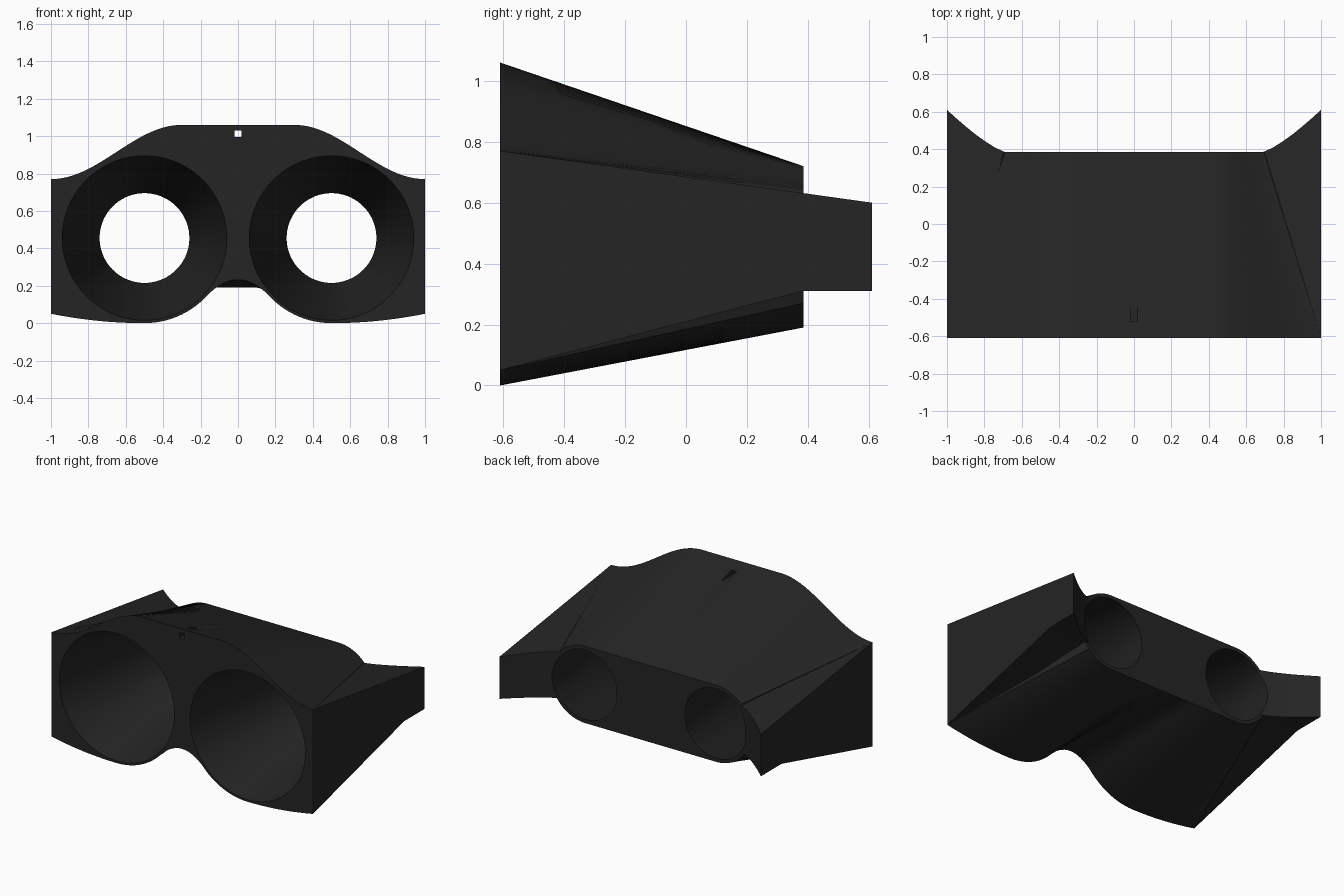
import bpy, bmesh, math

if "Cube" in bpy.data.objects:
    bpy.data.objects.remove(bpy.data.objects["Cube"])

Y0, Y1, Y2 = -0.61, 0.385, 0.61      # front face, rear face, wing tips
CX, CZ, R_BACK = 0.5, 0.455, 0.265   # barrel centre and rear outer radius

black = bpy.data.materials.new("matte black")
black.diffuse_color = (0.018, 0.018, 0.018, 1)
black.use_nodes = True
black.node_tree.nodes["Principled BSDF"].inputs["Base Color"].default_value = black.diffuse_color


def make_object(name, bm):
    bmesh.ops.recalc_face_normals(bm, faces=bm.faces)
    mesh = bpy.data.meshes.new(name)
    bm.to_mesh(mesh)
    bm.free()
    mesh.materials.append(black)
    ob = bpy.data.objects.new(name, mesh)
    bpy.context.collection.objects.link(ob)
    return ob


def top_z(x):
    t = max(0, (x - 0.3) / 0.7)
    return 0.77 + 0.145 * (1 + math.cos(math.pi * t))


def bottom_z(x):
    if x > CX:
        return 0.05 * ((x - CX) / 0.5) ** 2
    if x > 0.17:
        return CZ - math.sqrt(0.455 ** 2 - (x - CX) ** 2)
    return 0.232 - 3.1 * x * x


def rear_point(x, sign):
    # rear outline is a stadium around both barrels
    xr = x if x < CX else CX + (x - CX) * 0.38
    dx = max(0, xr - CX)
    return xr, CZ + sign * math.sqrt(R_BACK ** 2 - dx ** 2)


def body():
    # half outline, from top centre round to bottom centre
    n = 40
    front, rear = [], []
    for i in range(n + 1):
        x = i / n
        front.append((x, top_z(x)))
        rear.append(rear_point(x, 1))
    a = math.acos(0.19 / R_BACK)
    for i in range(1, 10):
        t = i / 10
        ang = a * (1 - 2 * t)
        front.append((1, 0.77 - 0.72 * t))
        rear.append((CX + R_BACK * math.cos(ang), CZ + R_BACK * math.sin(ang)))
    for i in range(n, -1, -1):
        x = i / n
        front.append((x, bottom_z(x)))
        rear.append(rear_point(x, -1))
    bm = bmesh.new()
    rings = []
    for half, y in ((front, Y0), (rear, Y1)):
        full = half + [(-x, z) for x, z in half[-2:0:-1]]
        rings.append([bm.verts.new((x, y, z)) for x, z in full])
    f, r = rings
    for i in range(len(f)):
        j = (i + 1) % len(f)
        bm.faces.new((f[i], f[j], r[j], r[i]))
    bm.faces.new(f)
    bm.faces.new(r[::-1])
    return make_object("viewer_body", bm)


def wing(side):
    # plan: inner block, then rear tip with a concave back edge
    inner = [(0.69, Y1), (0.6, 0.3), (0.6, Y0), (1, Y0), (1, Y1)]
    tip = [(1, Y2), (0.95, 0.565), (0.9, 0.522), (0.85, 0.481),
           (0.8, 0.445), (0.75, 0.413), (0.72, 0.398)]
    bm = bmesh.new()
    plan = inner + tip
    top = [bm.verts.new((side * x, y, 0.77 - 0.17 * (y - Y0) / (Y2 - Y0))) for x, y in plan]
    low = [bm.verts.new((side * x, y, 0.05 + 0.26 * min(1, (y - Y0) / (Y1 - Y0)))) for x, y in plan]
    bm.faces.new(top)
    bm.faces.new(low[:5])
    bm.faces.new([low[0]] + low[4:])
    for i in range(len(plan)):
        j = (i + 1) % len(plan)
        bm.faces.new((top[i], top[j], low[j], low[i]))
    return make_object("wing", bm)


def barrel(side):
    # tapered eye opening, straight past the rear face
    bm = bmesh.new()
    n, rings = 72, []
    for y, r in ((Y0 - 0.1, 0.46), (Y0, 0.44), (Y1, 0.24), (Y2 + 0.1, 0.24)):
        rings.append([bm.verts.new((side * CX + r * math.cos(k * math.tau / n), y,
                                    CZ + r * math.sin(k * math.tau / n))) for k in range(n)])
    for a, b in zip(rings, rings[1:]):
        for k in range(n):
            m = (k + 1) % n
            bm.faces.new((a[k], a[m], b[m], b[k]))
    bm.faces.new(rings[0])
    bm.faces.new(rings[-1])
    return make_object("barrel_cutter", bm)


def slot():
    # small strap slot through the top front edge
    bm = bmesh.new()
    bmesh.ops.create_cube(bm, size=1)
    for v in bm.verts:
        v.co = (v.co.x * 0.04, -0.55 + v.co.y * 0.5, 1.012 + v.co.z * 0.036)
    return make_object("slot_cutter", bm)


def combine(target, tool, operation):
    tool.hide_render = True
    mod = target.modifiers.new(operation.lower(), "BOOLEAN")
    mod.operation, mod.object, mod.solver = operation, tool, "EXACT"
    bpy.context.view_layer.objects.active = target
    bpy.ops.object.modifier_apply(modifier=mod.name)
    bpy.data.objects.remove(tool)


shell = body()
for s in (1, -1):
    combine(shell, wing(s), "UNION")
for s in (1, -1):
    combine(shell, barrel(s), "DIFFERENCE")
combine(shell, slot(), "DIFFERENCE")

# smooth curved walls, keep crisp edges
bpy.ops.object.select_all(action="DESELECT")
shell.select_set(True)
bpy.context.view_layer.objects.active = shell
bpy.ops.object.shade_smooth_by_angle(angle=math.radians(25))
